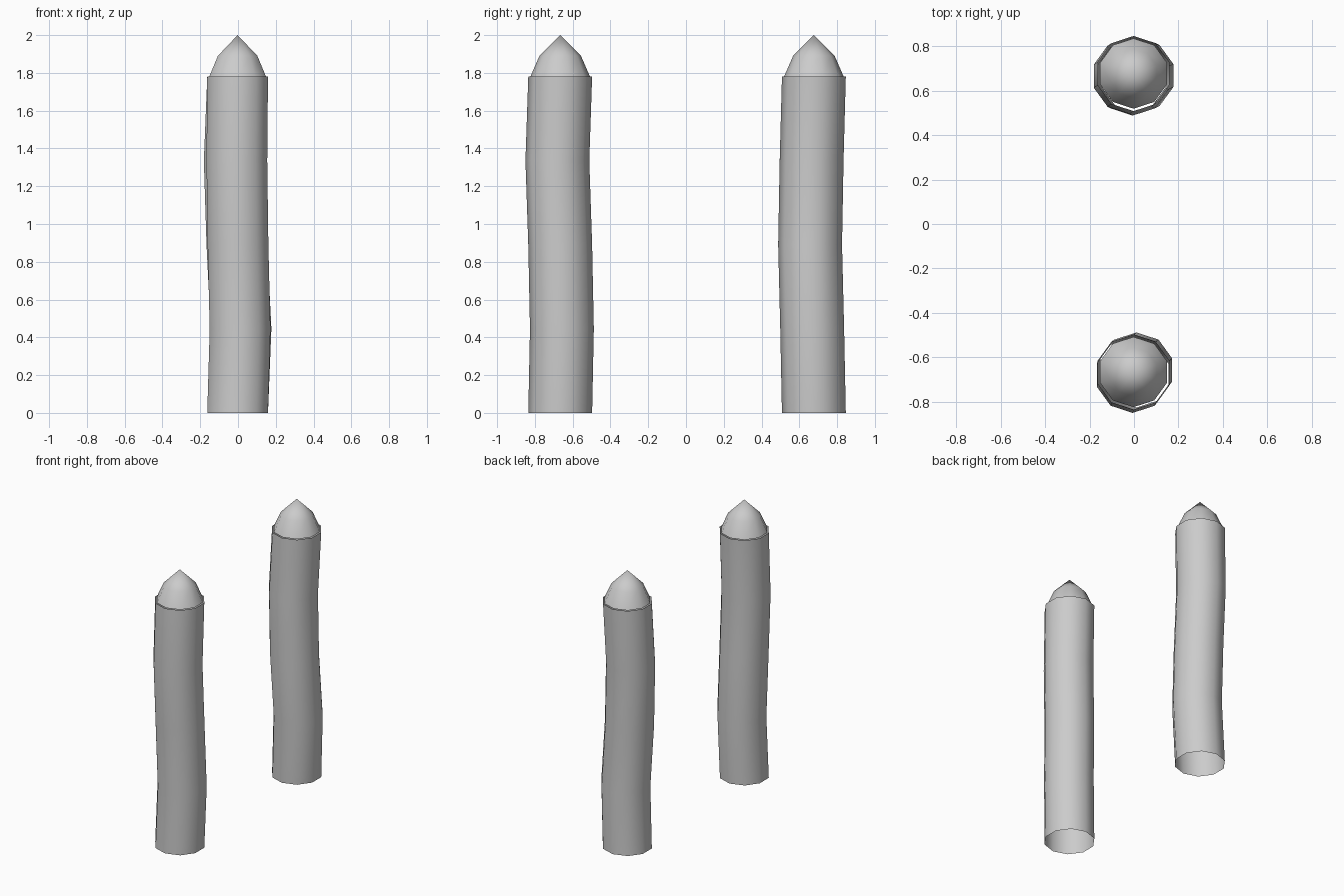
import bpy, bmesh, math

cube = bpy.data.objects.get("Cube")
if cube:
    bpy.data.objects.remove(cube)

SIDES = 10
TOP = 1.78
RADIUS = 0.169

grey = bpy.data.materials.new("plain grey")
grey.use_nodes = True
grey.diffuse_color = (0.6, 0.6, 0.6, 1)
grey.node_tree.nodes["Principled BSDF"].inputs["Base Color"].default_value = (0.6, 0.6, 0.6, 1)


def loft(name, rings, tip=None):
    """Skin ten-sided rings (x, y, z, radius), left open unless a tip is given."""
    bm = bmesh.new()
    loops = []
    for x, y, z, r in rings:
        angles = [math.pi / 2 + math.tau * i / SIDES for i in range(SIDES)]
        loops.append([bm.verts.new((x + r * math.cos(a), y + r * math.sin(a), z)) for a in angles])
    for low, high in zip(loops, loops[1:]):
        for i in range(SIDES):
            j = (i + 1) % SIDES
            bm.faces.new((low[i], low[j], high[j], high[i]))
    if tip:
        point = bm.verts.new(tip)
        for i in range(SIDES):
            bm.faces.new((loops[-1][i], loops[-1][(i + 1) % SIDES], point))
    for face in bm.faces:
        face.smooth = True
    mesh = bpy.data.meshes.new(name)
    bm.to_mesh(mesh)
    bm.free()
    mesh.materials.append(grey)
    bpy.context.collection.objects.link(bpy.data.objects.new(name, mesh))


def post(side, y, bends):
    x = -0.002
    # slightly crooked open shaft
    shaft = [(x + dx, y + dy, TOP * i / (len(bends) - 1), RADIUS)
             for i, (dx, dy) in enumerate(bends)]
    loft(side + "_post_shaft", shaft)
    # pointed cap, a little narrower than the shaft
    loft(side + "_post_cap", [(x, y, TOP, 0.158), (x, y, 1.89, 0.11)], (x, y, 2.0))


post("front", -0.666, [(0, 0), (0.013, 0.009), (0.002, 0), (-0.004, -0.015), (0, 0)])
post("back", 0.677, [(0, 0), (0.018, -0.009), (-0.004, -0.02), (-0.018, -0.012), (0, 0)])
